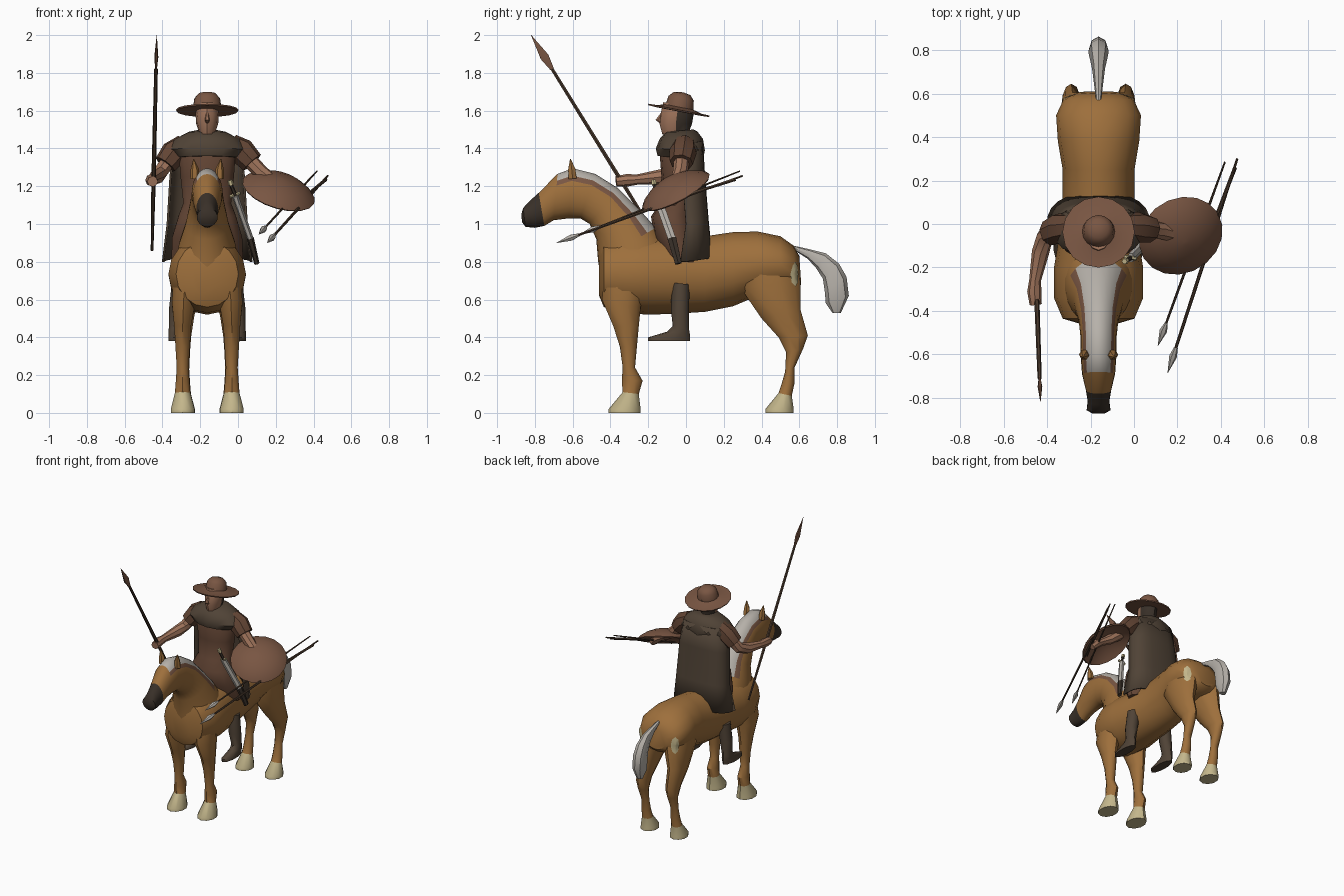
import bpy, bmesh
from math import sin, cos, pi, radians
from mathutils import Vector, Matrix

if "Cube" in bpy.data.objects:
    bpy.data.objects.remove(bpy.data.objects["Cube"])

CX = -0.163          # centre line of horse and rider
made = []


def material(name, r, g, b):
    m = bpy.data.materials.new(name)
    m.use_nodes = True
    m.diffuse_color = (r, g, b, 1)
    bsdf = next(n for n in m.node_tree.nodes if n.type == 'BSDF_PRINCIPLED')
    bsdf.inputs["Base Color"].default_value = (r, g, b, 1)
    return m


COAT = material("golden coat", .34, .16, .045)
CREAM = material("cream", .55, .47, .26)
GREY = material("pale grey", .47, .44, .4)
DARK = material("dark brown", .04, .029, .021)
LEATHER = material("leather brown", .19, .092, .055)
CLOTH = material("cloak cloth", .08, .056, .037)
TUNIC = material("tunic red brown", .125, .06, .035)
SKIN = material("skin", .35, .175, .105)
WOOD = material("shaft wood", .07, .042, .026)


def finish(name, bm, *mats):
    bmesh.ops.recalc_face_normals(bm, faces=bm.faces)
    me = bpy.data.meshes.new(name)
    bm.to_mesh(me)
    bm.free()
    ob = bpy.data.objects.new(name, me)
    bpy.context.collection.objects.link(ob)
    for m in mats:
        me.materials.append(m)
    made.append(ob)
    return ob


def skin_rings(name, rings, mats, rule=None):
    """Bridge rings of points; rule(ring, segment) picks a material index."""
    bm = bmesh.new()
    vs = [[bm.verts.new(p) for p in r] for r in rings]
    n = len(vs[0])
    for i in range(len(vs) - 1):
        for j in range(n):
            k = (j + 1) % n
            f = bm.faces.new((vs[i][j], vs[i][k], vs[i + 1][k], vs[i + 1][j]))
            f.material_index = rule(i, j) if rule else 0
    bm.faces.new(vs[0]).material_index = rule(0, 0) if rule else 0
    bm.faces.new(vs[-1]).material_index = rule(len(vs) - 2, 0) if rule else 0
    return finish(name, bm, *mats)


def loft(name, rows, mats, n=12, side=1, rule=None):
    """Rows: side outline point A (y, z), point B (y, z), half width, x offset."""
    rings = []
    for ya, za, yb, zb, w, *off in rows:
        x0 = CX + side * (off[0] if off else 0)
        mid = Vector((x0, (ya + yb) / 2, (za + zb) / 2))
        half = Vector((0, ya - yb, za - zb)) / 2
        rings.append([mid + half * cos(t) + Vector((w * sin(t), 0, 0))
                      for t in (2 * pi * j / n for j in range(n))])
    return skin_rings(name, rings, mats, rule)


def tube(name, pts, mat, n=8, flat=1.0):
    """Round limb or shaft through (x, y, z, radius) points."""
    ps = [Vector(p[:3]) for p in pts]
    rings = []
    for i, p in enumerate(ps):
        t = (ps[min(i + 1, len(ps) - 1)] - ps[max(i - 1, 0)]).normalized()
        u = (Vector((1, 0, 0)) - t * t.x).normalized()
        v = t.cross(u)
        r = pts[i][3]
        rings.append([p + u * r * flat * cos(a) + v * r * sin(a)
                      for a in (2 * pi * j / n for j in range(n))])
    return skin_rings(name, rings, [mat])


def lathe(name, profile, mat, matrix, n=16):
    rings = [[matrix @ Vector((r * cos(a), r * sin(a), z))
              for a in (2 * pi * j / n for j in range(n))] for r, z in profile]
    return skin_rings(name, rings, [mat])


# Horse barrel
body = loft("horse_body", [
    (-.46, .83, -.46, .62, .08), (-.435, .91, -.435, .56, .165),
    (-.34, .94, -.34, .53, .205), (-.2, .94, -.2, .52, .205),
    (-.05, .935, -.05, .525, .18), (.1, .935, .1, .535, .165),
    (.25, .957, .25, .565, .165), (.38, .96, .38, .62, .187),
    (.5, .935, .5, .64, .195), (.57, .885, .58, .65, .16),
    (.6, .83, .61, .68, .09)], [COAT], 16)


# Neck and head, with mane stripe, brown mane edge and dark muzzle
def neck_rule(i, j):
    d = min(j, 23 - j)
    if i >= 7:
        return 3
    if 1 <= i <= 5 and d < 4:
        return 1 if d < 3 else 2
    return 0


loft("horse_neck_and_head", [
    (-.1, .9, -.44, .66, .17), (-.16, .98, -.465, .8, .15),
    (-.24, 1.07, -.475, .92, .115), (-.36, 1.19, -.51, 1.0, .092),
    (-.48, 1.265, -.56, 1.03, .083), (-.6, 1.295, -.62, 1.03, .082),
    (-.68, 1.265, -.7, 1.02, .076), (-.78, 1.165, -.75, .99, .058),
    (-.83, 1.12, -.8, .98, .05), (-.862, 1.085, -.85, .985, .055),
    (-.872, 1.05, -.868, 1.01, .03)], [COAT, GREY, LEATHER, DARK], 24, rule=neck_rule)

loft("horse_tail", [
    (.57, .885, .575, .86, .012), (.66, .865, .645, .815, .022),
    (.74, .845, .69, .765, .03), (.81, .79, .725, .71, .042),
    (.85, .72, .735, .64, .047), (.862, .62, .74, .58, .045),
    (.82, .53, .775, .53, .025)], [GREY], 8)

# Paired parts of horse and rider
FRONT_LEG = [(-.43, .75, -.2, .75, .07, .11), (-.445, .6, -.24, .56, .065, .125),
             (-.385, .46, -.25, .46, .047, .13), (-.35, .35, -.26, .35, .04, .13),
             (-.335, .24, -.27, .24, .033, .13), (-.34, .17, -.23, .17, .038, .13),
             (-.335, .11, -.25, .1, .043, .13), (-.41, .02, -.24, .02, .066, .13),
             (-.41, 0, -.24, 0, .066, .13)]
HIND_LEG = [(.28, .83, .56, .83, .09, .08), (.29, .66, .605, .7, .085, .1),
            (.4, .5, .605, .55, .055, .12), (.49, .4, .645, .41, .042, .125),
            (.53, .32, .62, .34, .036, .125), (.525, .22, .575, .24, .031, .125),
            (.505, .15, .575, .16, .036, .125), (.49, .105, .56, .09, .041, .125),
            (.42, .02, .57, .02, .063, .125), (.42, 0, .57, 0, .063, .125)]
BOOT = [(-.075, .69, .02, .68, .048, .142), (-.08, .55, .015, .54, .045, .16),
        (-.07, .46, .015, .45, .035, .17), (-.1, .43, .02, .42, .036, .17),
        (-.2, .4, .02, .39, .038, .17), (-.2, .38, .02, .38, .038, .17)]
for s, tag in ((1, "left"), (-1, "right")):
    loft(tag + "_front_leg", FRONT_LEG, [COAT, CREAM], 10, s, lambda i, j: int(i >= 6))
    thigh = loft(tag + "_hind_leg", HIND_LEG, [COAT, CREAM], 10, s, lambda i, j: int(i >= 7))
    loft(tag + "_boot", BOOT, [CLOTH], 10, s)
    x = CX + s * .066
    tube(tag + "_ear", [(x, -.6, 1.24, .024), (x, -.605, 1.29, .022),
                        (x + s * .006, -.612, 1.345, .002)], COAT, 6)
    tube(tag + "_eye", [(CX + s * .05, -.71, 1.168, .018),
                        (CX + s * .077, -.71, 1.168, .013)], DARK)
    # Pale patch laid on the haunch
    bpy.context.view_layer.update()
    aim = Vector((-s * .75, -.66, 0))
    bm = bmesh.new()
    rings = []
    for k in (.02, .5, 1):
        ring = []
        for j in range(8):
            a = 2 * pi * j / 8
            o = Vector((CX + s * .14, .57, .735 + .065 * k * sin(a))) - aim
            o += Vector((s * .66, -.75, 0)) * .03 * k * cos(a)
            hits = [h[1] for h in (q.ray_cast(o, aim) for q in (body, thigh)) if h[0]]
            p = min(hits, key=lambda h: (h - o).length) if hits else o + aim
            ring.append(bm.verts.new(p - aim * .005))
        rings.append(ring)
    bm.faces.new(rings[0])
    for a, b in zip(rings, rings[1:]):
        for j in range(8):
            bm.faces.new((a[j], a[j - 1], b[j - 1], b[j]))
    finish(tag + "_haunch_patch", bm, CREAM)

# Rider clothing
loft("tunic", [
    (-.1, .8, .08, .8, .195), (-.17, .93, .06, .93, .19), (-.185, 1.04, .04, 1.05, .155),
    (-.14, 1.11, .05, 1.11, .13), (-.13, 1.25, .07, 1.25, .145),
    (-.14, 1.38, .07, 1.38, .155), (-.1, 1.45, .06, 1.45, .12),
    (-.06, 1.48, .03, 1.48, .05)], [TUNIC], 14)
loft("shoulder_wrap", [
    (-.15, 1.36, .09, 1.34, .17), (-.16, 1.4, .1, 1.39, .215), (-.14, 1.45, .09, 1.45, .175),
    (-.11, 1.485, .06, 1.49, .1), (-.08, 1.49, .04, 1.5, .06)], [CLOTH], 14)

# Cloak hanging behind
bm = bmesh.new()
rows = []
for z, w, front, back in ((1.42, .18, -.06, .09), (1.25, .2, -.02, .1),
                          (1.0, .215, 0, .12), (.8, .24, -.03, .14)):
    row = []
    for j in range(13):
        c, d = cos(pi * j / 12), sin(pi * j / 12)
        wide = abs(c) ** .7 * (1 if c > 0 else -1)
        row.append(bm.verts.new((CX + w * wide, front + (back - front) * d ** .7, z + .02 * d)))
    rows.append(row)
for a, b in zip(rows, rows[1:]):
    for j in range(12):
        bm.faces.new((a[j], a[j + 1], b[j + 1], b[j]))
cloak = finish("cloak", bm, CLOTH)
cloak.modifiers.new("thickness", 'SOLIDIFY').thickness = .012

# Head with hair, nose and brimmed hat
loft("head", [
    (-.06, 1.44, .03, 1.44, .045), (-.07, 1.48, .025, 1.475, .045),
    (-.125, 1.475, .02, 1.5, .044), (-.14, 1.53, .032, 1.53, .058),
    (-.135, 1.58, .04, 1.58, .062), (-.12, 1.645, .04, 1.62, .055)],
    [SKIN, DARK], 12, rule=lambda i, j: int(i >= 2 and 3 <= j <= 8))
tube("nose", [(CX, -.125, 1.59, .006), (CX, -.15, 1.55, .013), (CX, -.13, 1.535, .008)], SKIN, 6)
lathe("hat", [(.01, .092), (.045, .085), (.068, .06), (.075, .012), (.12, 0), (.166, -.002),
              (.163, -.01), (.11, -.012), (.02, -.01)], LEATHER,
      Matrix.Translation((CX, -.037, 1.607)) @ Matrix.Rotation(radians(-11), 4, 'X'))

# Arms and sleeves
tube("right_sleeve", [(-.28, -.01, 1.42, .06), (-.34, -.02, 1.375, .072),
                      (-.385, -.04, 1.315, .062)], TUNIC)
tube("right_arm", [(-.35, -.02, 1.36, .042), (-.41, -.06, 1.275, .04), (-.43, -.13, 1.25, .04),
                   (-.455, -.26, 1.235, .027), (-.458, -.31, 1.232, .033),
                   (-.452, -.37, 1.225, .028)], SKIN)
tube("left_sleeve", [(-.04, -.01, 1.42, .06), (.02, -.015, 1.385, .072),
                     (.075, -.025, 1.325, .062)], TUNIC)
tube("left_arm", [(.04, -.02, 1.36, .042), (.12, -.03, 1.275, .04), (.19, -.05, 1.22, .036),
                  (.26, -.06, 1.175, .026), (.3, -.06, 1.15, .033), (.335, -.07, 1.115, .024)], SKIN)

# Shield
facing = Vector((.32, -.52, 1)).to_track_quat('Z', 'Y').to_matrix().to_4x4()
lathe("shield", [(.01, .055), (.07, .047), (.13, .026), (.18, -.005), (.2, -.025), (.193, -.033),
                 (.17, -.016), (.12, .012), (.06, .032), (.01, .04)], LEATHER,
      Matrix.Translation((.222, -.065, 1.195)) @ facing, 18)


# Spear and javelins
def polearm(name, tail, tip, r, head, width, mat, flat=1.0):
    tail, tip = Vector(tail), Vector(tip)
    d = (tip - tail).normalized()
    neck = tip - d * head
    tube(name + "_shaft", [(*tail, r * .6), (*tail.lerp(neck, .4), r), (*neck, r * .8)], mat, 6)
    tube(name + "_head", [(*neck, r), (*(neck + d * head * .35), width), (*tip, .001)],
         LEATHER if name == "spear" else GREY, 6, flat)


polearm("spear", (-.455, -.115, .86), (-.43, -.82, 2), .012, .21, .027, WOOD, .4)
polearm("long_javelin", (.475, .3, 1.255), (.155, -.685, .9), .009, .13, .018, WOOD)
polearm("short_javelin", (.418, .285, 1.28), (.11, -.56, .945), .007, .12, .018, WOOD)
tube("spare_javelin", [(.465, .26, 1.235, .009), (.3, -.17, 1.1, .008)], WOOD, 6)

# Sword at the left hip
tube("scabbard", [(-.015, -.155, 1.15, .024), (.07, -.07, .91, .024)], GREY, 6, .7)
tube("scabbard_tip", [(.065, -.075, .925, .027), (.1, -.04, .79, .02)], DARK, 6, .7)
tube("sword_grip", [(-.013, -.155, 1.15, .011), (-.04, -.17, 1.215, .01)], DARK, 6)
tube("sword_guard", [(-.042, -.15, 1.145, .009), (.012, -.16, 1.165, .009)], CREAM, 6)
tube("sword_pommel", [(-.036, -.168, 1.207, .015), (-.044, -.172, 1.232, .013)], CREAM, 6)

# Smooth shading with sharp edges kept
for ob in bpy.context.view_layer.objects:
    ob.select_set(ob in made)
bpy.context.view_layer.objects.active = made[0]
bpy.ops.object.shade_smooth_by_angle(angle=radians(40))
